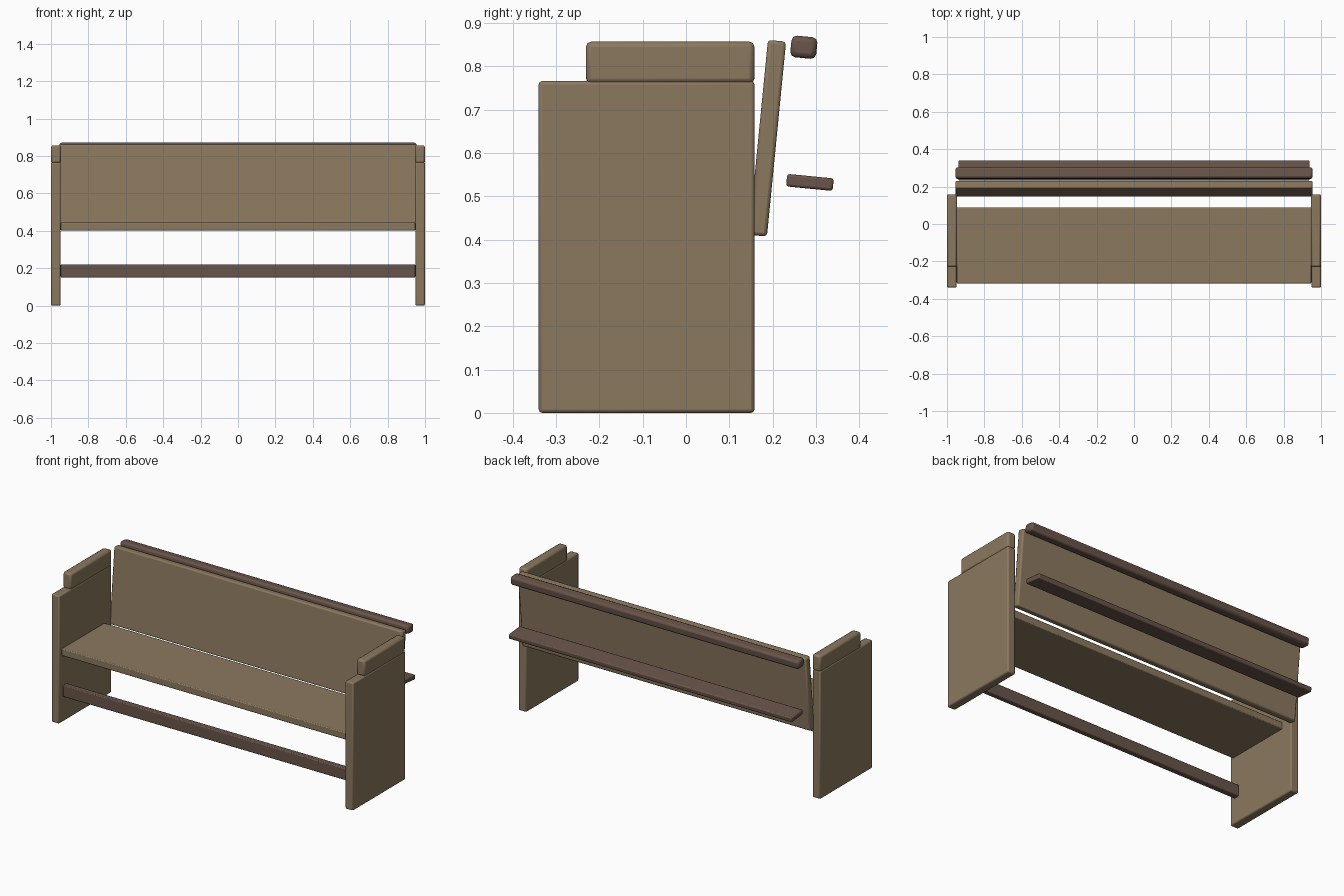
import bpy
from math import radians

if "Cube" in bpy.data.objects:
    bpy.data.objects.remove(bpy.data.objects["Cube"])


def material(name, rgb):
    m = bpy.data.materials.new(name)
    m.diffuse_color = (*rgb, 1)
    m.use_nodes = True
    m.node_tree.nodes["Principled BSDF"].inputs["Base Color"].default_value = m.diffuse_color
    return m


wood = material("wood", (0.26, 0.19, 0.115))
dark_wood = material("dark_wood", (0.14, 0.09, 0.068))


def board(name, center, size, mat, tilt=0.0, bevel=0.008):
    """Box with softly rounded edges, tilted about the long axis."""
    bpy.ops.mesh.primitive_cube_add(size=1, location=center)
    ob = bpy.context.object
    ob.name = name
    ob.scale = size
    bpy.ops.object.transform_apply(location=False, rotation=False, scale=True)
    ob.rotation_euler.x = tilt
    ob.data.materials.append(mat)
    mod = ob.modifiers.new("rounded_edges", 'BEVEL')
    mod.width = bevel
    mod.segments = 2
    bpy.ops.object.shade_smooth_by_angle(angle=radians(35))
    return ob


# End panels with armrests, one pair per side
for side, s in (("left", -1), ("right", 1)):
    board(f"{side}_end_panel", (s * 0.974, -0.091, 0.383), (0.052, 0.498, 0.766), wood)
    board(f"{side}_armrest", (s * 0.973, -0.0365, 0.8085), (0.054, 0.389, 0.097), wood, bevel=0.012)

# Seat and front stretcher between the end panels
board("seat", (0, -0.115, 0.4225), (1.896, 0.406, 0.043), wood, bevel=0.005)
board("stretcher", (0, -0.287, 0.185), (1.896, 0.035, 0.07), dark_wood, bevel=0.005)

# Leaning backrest, with rail and book shelf behind it
lean = radians(-5.6)
board("backrest", (0, 0.188, 0.634), (1.91, 0.042, 0.452), wood, lean)
board("top_rail", (0, 0.272, 0.844), (1.91, 0.060, 0.050), dark_wood, lean, 0.012)
board("book_shelf", (0, 0.286, 0.532), (1.876, 0.108, 0.029), dark_wood, lean, 0.006)
